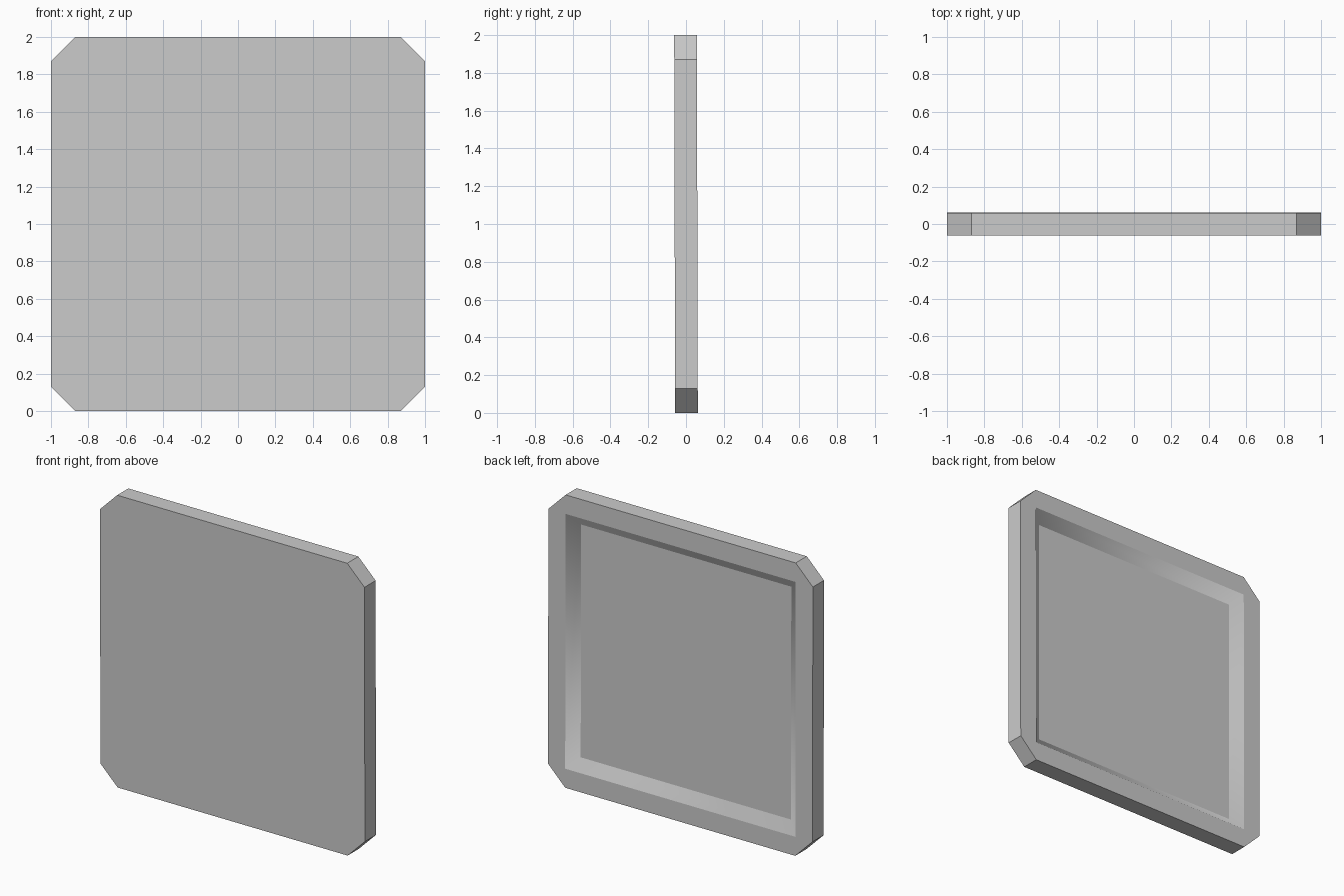
import bpy, bmesh
from mathutils import Matrix

if "Cube" in bpy.data.objects:
    bpy.data.objects.remove(bpy.data.objects["Cube"])

HALF, INNER, FLOOR = 1.0, 0.87, 0.795   # outline, rim opening, recess floor
FRONT, BACK, RECESS = -0.06, 0.06, 0.0  # y of each layer

bm = bmesh.new()


def ring(points, y):
    return [bm.verts.new((x, y, z)) for x, z in points]


def square(s):
    return [(-s, -s), (s, -s), (s, s), (-s, s)]


def bridge(a, b):
    n = len(a)
    return [bm.faces.new((a[i], a[(i + 1) % n], b[(i + 1) % n], b[i])) for i in range(n)]


# Plate outline: square with chamfered corners
h, c = HALF, INNER
octagon = [(-c, -h), (c, -h), (h, -c), (h, c), (c, h), (-c, h), (-h, c), (-h, -c)]
front, back = ring(octagon, FRONT), ring(octagon, BACK)
bm.faces.new(front)
bridge(front, back)

# Back rim: one strip per side, one triangle per corner
opening = ring(square(INNER), BACK)
for i in range(4):
    j = (i + 1) % 4
    bm.faces.new((back[2 * i], back[2 * i + 1], opening[j], opening[i]))
    bm.faces.new((back[2 * i + 1], back[(2 * i + 2) % 8], opening[j]))

# Recess with sloping, softly shaded walls and a flat floor
floor = ring(square(FLOOR), RECESS)
for f in bridge(opening, floor):
    f.smooth = True
bm.faces.new(floor)
for loop in (opening, floor):
    for i in range(4):
        bm.edges.get((loop[i], loop[(i + 1) % 4])).smooth = False

# The plate leans forward very slightly
bmesh.ops.recalc_face_normals(bm, faces=bm.faces)
bmesh.ops.transform(bm, verts=bm.verts,
                    matrix=Matrix.Translation((0, 0, 1)) @ Matrix.Rotation(0.0025, 4, 'X'))

mesh = bpy.data.meshes.new("recessed_panel")
bm.to_mesh(mesh)
bm.free()
bpy.context.collection.objects.link(bpy.data.objects.new("recessed_panel", mesh))
